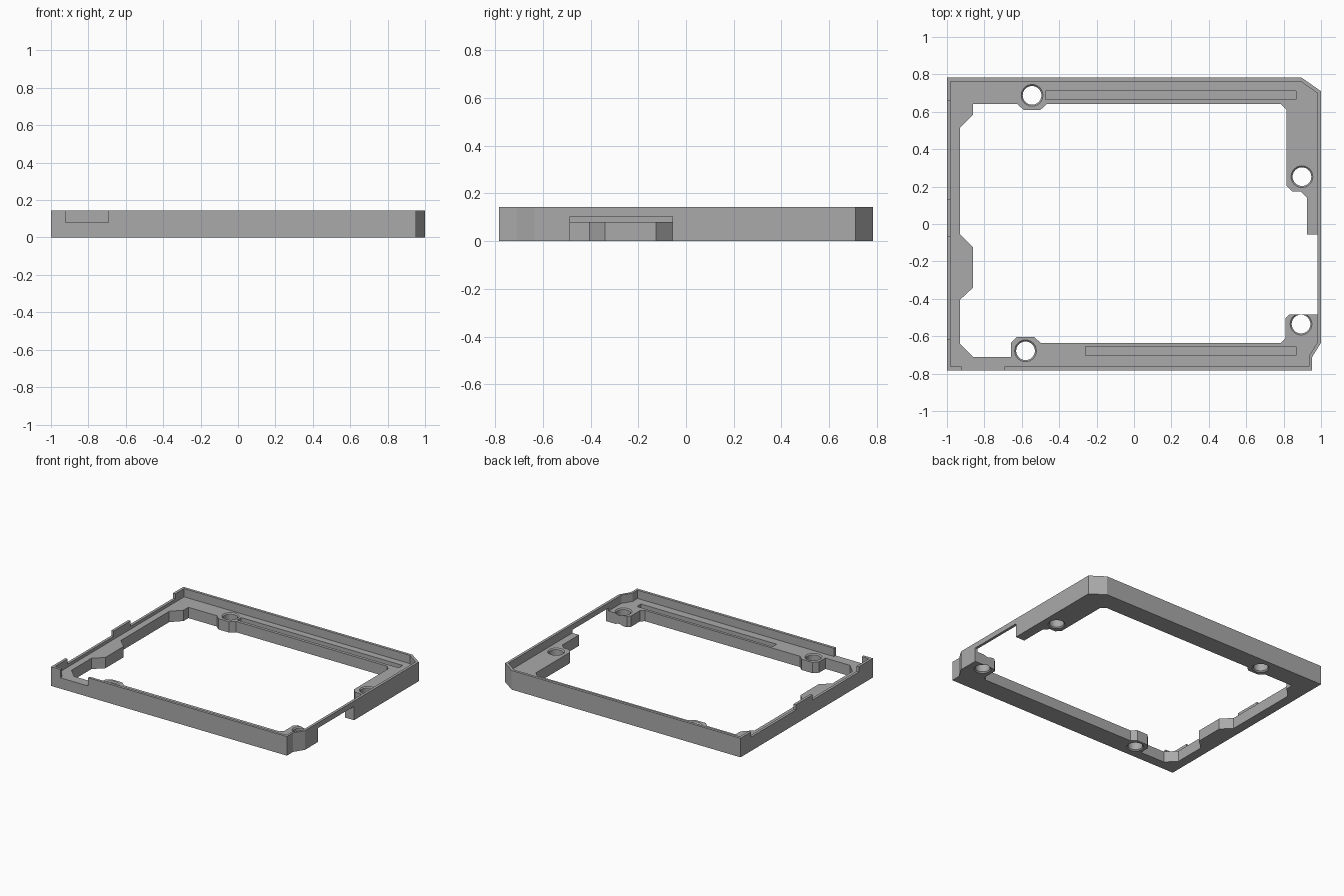
import bpy, bmesh

if "Cube" in bpy.data.objects:
    bpy.data.objects.remove(bpy.data.objects["Cube"])

H, FLOOR, BAR = 0.143, 0.081, 0.104   # rim top, tray floor, underside of thin bar

grey = bpy.data.materials.new("plain grey")
grey.diffuse_color = (0.4, 0.4, 0.4, 1)
grey.use_nodes = True
grey.node_tree.nodes["Principled BSDF"].inputs["Base Color"].default_value = grey.diffuse_color


def prism(name, pts, z0, z1):
    """Extrude a closed outline from z0 to z1."""
    bm = bmesh.new()
    face = bm.faces.new([bm.verts.new((x, y, z0)) for x, y in pts])
    new = bmesh.ops.extrude_face_region(bm, geom=[face])["geom"]
    bmesh.ops.translate(bm, vec=(0, 0, z1 - z0),
                        verts=[v for v in new if isinstance(v, bmesh.types.BMVert)])
    return finish(name, bm)


def finish(name, bm):
    bmesh.ops.recalc_face_normals(bm, faces=bm.faces)
    me = bpy.data.meshes.new(name)
    bm.to_mesh(me)
    bm.free()
    me.materials.append(grey)
    ob = bpy.data.objects.new(name, me)
    bpy.context.collection.objects.link(ob)
    return ob


def box(x0, x1, y0, y1, z0, z1):
    return prism("box_cutter", [(x0, y0), (x1, y0), (x1, y1), (x0, y1)], z0, z1)


def hole(x, y, r=0.05, lip=0.058, n=40):
    """Screw hole with a small chamfer at each end."""
    bm = bmesh.new()
    c = lip - r
    rings = [(-0.02, lip), (0, lip), (c, r), (FLOOR - c, r), (FLOOR, lip), (0.2, lip)]
    from math import cos, sin, tau
    loops = [[bm.verts.new((x + q * cos(tau * i / n), y + q * sin(tau * i / n), z))
              for i in range(n)] for z, q in rings]
    for a, b in zip(loops, loops[1:]):
        for i in range(n):
            j = (i + 1) % n
            bm.faces.new((a[i], a[j], b[j], b[i]))
    bm.faces.new(loops[0])
    bm.faces.new(loops[-1])
    return finish("hole_cutter", bm)


def cut(target, cutter):
    mod = target.modifiers.new("cut", 'BOOLEAN')
    mod.operation, mod.solver, mod.object = 'DIFFERENCE', 'EXACT', cutter
    bpy.context.view_layer.objects.active = target
    bpy.ops.object.modifier_apply(modifier=mod.name)
    bpy.data.objects.remove(cutter)


# solid body with clipped right corners
frame = prism("tray_frame", [(-1, -0.783), (0.953, -0.783), (0.953, -0.71), (1, -0.635),
                             (1, 0.71), (0.895, 0.783), (-1, 0.783)], 0, H)

# shallow tray inside the thin rim
cut(frame, prism("tray_cutter", [(-0.98, -0.763), (0.935, -0.763), (0.935, -0.705), (0.98, -0.635),
                                 (0.98, 0.70), (0.89, 0.763), (-0.98, 0.763)], FLOOR, 0.3))

# central opening with bosses and tabs
cut(frame, prism("opening_cutter", [
    (-0.86, 0.642), (-0.625, 0.642), (-0.59, 0.61), (-0.50, 0.61), (-0.465, 0.642),
    (0.785, 0.642), (0.815, 0.61), (0.815, 0.205), (0.845, 0.175), (0.89, 0.175),
    (0.925, 0.14), (0.925, -0.056), (0.98, -0.056), (0.98, -0.485), (0.83, -0.485),
    (0.81, -0.505), (0.81, -0.61), (0.785, -0.635), (-0.50, -0.635), (-0.535, -0.603),
    (-0.625, -0.603), (-0.657, -0.635), (-0.657, -0.71), (-0.86, -0.71), (-0.93, -0.64),
    (-0.93, -0.405), (-0.86, -0.34), (-0.86, -0.125), (-0.93, -0.055), (-0.93, 0.515),
    (-0.86, 0.585)], -0.1, 0.12))

# gap under the right bar, front rim notch, lowered stretches of the left rim
cut(frame, box(0.96, 1.1, -0.485, -0.056, -0.1, BAR))
cut(frame, box(-0.922, -0.692, -0.9, -0.75, FLOOR, 0.3))
cut(frame, box(-1.1, -0.97, -0.615, -0.07, BAR, 0.3))
cut(frame, box(-1.1, -0.97, 0.13, 0.66, BAR, 0.3))

# long grooves in the tray floor
cut(frame, box(-0.473, 0.865, 0.665, 0.712, FLOOR - 0.03, 0.12))
cut(frame, box(-0.258, 0.865, -0.703, -0.655, FLOOR - 0.03, 0.12))

# screw holes
for x, y in [(-0.545, 0.688), (0.898, 0.253), (0.893, -0.535), (-0.58, -0.678)]:
    cut(frame, hole(x, y))
